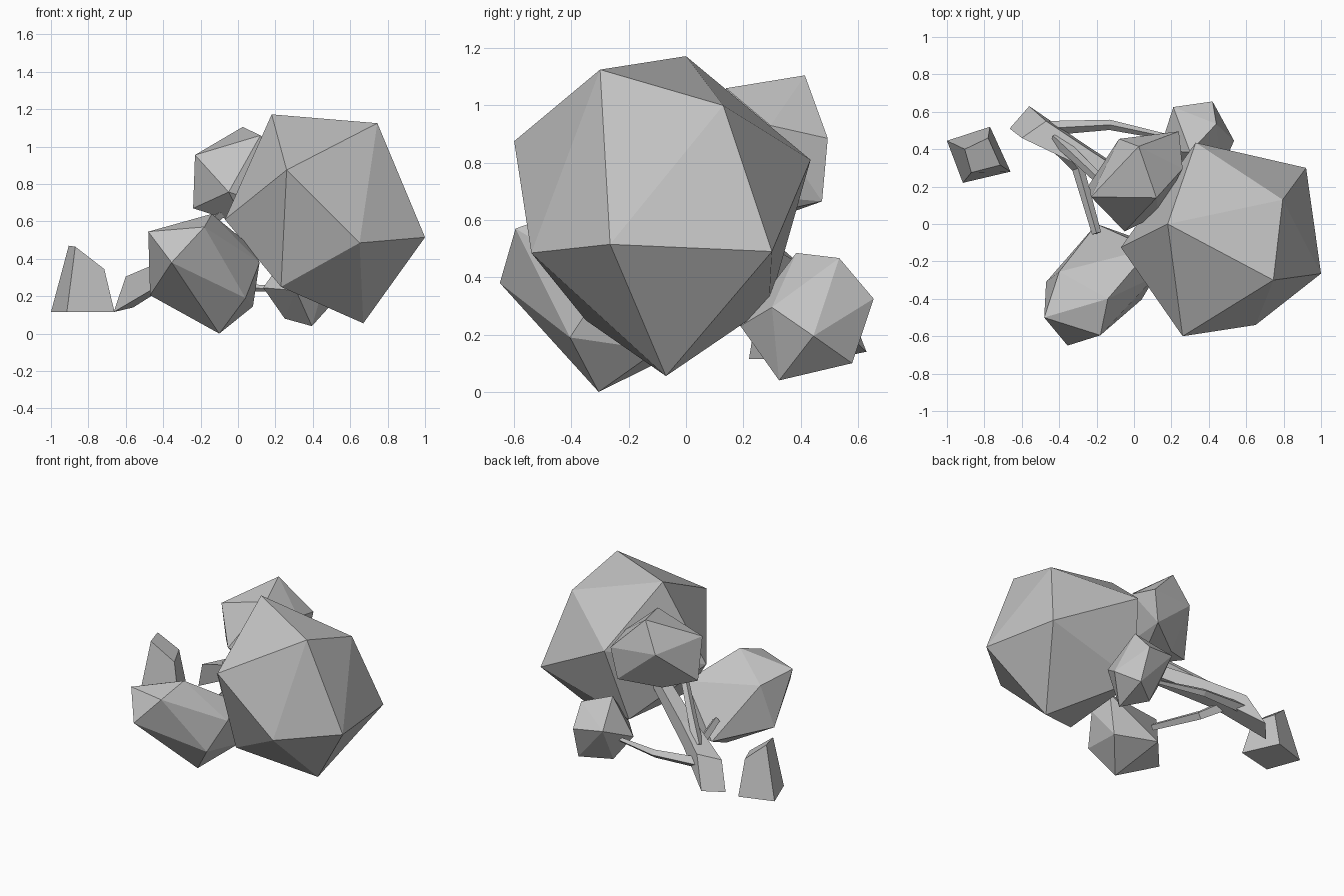
import bpy
import bmesh
from mathutils import Vector

cube = bpy.data.objects.get("Cube")
if cube:
    bpy.data.objects.remove(cube, do_unlink=True)

# One plain grey for the whole model
grey = bpy.data.materials.new("plain_grey")
grey.use_nodes = True
colour = (0.55, 0.55, 0.55, 1)
grey.diffuse_color = colour
shader = next(n for n in grey.node_tree.nodes if n.type == "BSDF_PRINCIPLED")
shader.inputs["Base Color"].default_value = colour
shader.inputs["Roughness"].default_value = 0.9


def finish(name, bm):
    """Turn a bmesh into a flat shaded object in the scene."""
    bmesh.ops.recalc_face_normals(bm, faces=bm.faces)
    mesh = bpy.data.meshes.new(name)
    bm.to_mesh(mesh)
    bm.free()
    mesh.materials.append(grey)
    obj = bpy.data.objects.new(name, mesh)
    bpy.context.collection.objects.link(obj)
    return obj


def foliage(name, corners):
    """Faceted leaf clump: an uneven twenty-sided hull."""
    bm = bmesh.new()
    for corner in corners:
        bm.verts.new(corner)
    result = bmesh.ops.convex_hull(bm, input=bm.verts)
    loose = [v for v in result["geom_interior"] if isinstance(v, bmesh.types.BMVert)]
    bmesh.ops.delete(bm, geom=loose, context="VERTS")
    return finish(name, bm)


def loft(name, rings):
    """Skin a row of equal rings and cap both ends."""
    bm = bmesh.new()
    rows = [[bm.verts.new(p) for p in ring] for ring in rings]
    for low, high in zip(rows, rows[1:]):
        for i in range(len(low)):
            j = (i + 1) % len(low)
            bm.faces.new((low[i], low[j], high[j], high[i]))
    bm.faces.new(rows[0][::-1])
    bm.faces.new(rows[-1])
    return finish(name, bm)


def branch(name, path, start, end):
    """Four-sided tapering limb along a path."""
    path = [Vector(p) for p in path]
    last = len(path) - 1
    rings = []
    for i, point in enumerate(path):
        along = (path[min(i + 1, last)] - path[max(i - 1, 0)]).normalized()
        side = along.cross(Vector((0, 0, 1))).normalized()
        over = side.cross(along)
        radius = start + (end - start) * i / last
        rings.append([point + radius * d for d in (side, over, -side, -over)])
    return loft(name, rings)


# Leaf clumps
foliage("foliage_large", [
    (.18, 0, 1.172), (.745, -.3, 1.125), (1, -.265, .515), (.67, -.07, .055),
    (.23, -.35, .25), (-.07, -.125, .61), (.26, -.6, .875), (.65, -.54, .485),
    (.795, .13, 1), (.33, .435, .81), (.92, .3, .49), (.24, .29, .3)])
foliage("foliage_front", [
    (-.48, -.5, .545), (-.14, -.4, .64), (-.18, -.595, .57), (-.355, -.65, .38),
    (-.47, -.31, .205), (-.1, -.305, 0), (.08, -.1, .145), (.04, -.405, .19),
    (.115, -.28, .38), (-.4, -.255, .5), (-.2, 0, .15), (.09, -.13, .45)])
foliage("foliage_top", [
    (.025, .415, 1.105), (.12, .14, 1.06), (-.23, .145, .955), (-.24, .21, .67),
    (-.05, -.04, .757), (.24, .495, .885), (.26, .295, .93), (-.08, .455, .9),
    (.2, .475, .665), (-.04, .32, .61), (.13, .05, .7), (.04, .1, .58)])
foliage("foliage_back", [
    (.395, .325, .04), (.42, .655, .325), (.535, .445, .195), (.44, .535, .467),
    (.3, .385, .485), (.47, .3, .295), (.31, .19, .23), (.43, .58, .1),
    (.25, .45, .08), (.135, .39, .245), (.21, .625, .35)])

# Leaning trunk: the broken end shrinks along the path
broken_end = [Vector(p) for p in (
    (-.665, .51, .115), (-.56, .63, .14), (-.47, .55, .345), (-.6, .46, .305))]
middle = sum(broken_end, Vector()) / len(broken_end)
steps = [(middle, 1), (Vector((-.3, .38, .37)), .7), (Vector((.2, .07, .57)), .5)]
loft("trunk", [[c + (p - middle) * s for p in broken_end] for c, s in steps])

# Side branches reaching the clumps
branch("branch_back", [(-.5, .51, .27), (-.13, .53, .25), (.2, .46, .24)], .04, .015)
branch("branch_front", [(-.42, .43, .32), (-.3, .3, .25), (-.2, -.05, .28)], .04, .025)
branch("branch_top", [(-.42, .46, .35), (-.28, .33, .47), (-.08, .14, .65)], .035, .025)

# Stump with a slanted cut
loft("stump", [
    [(-1, .445, .115), (-.77, .52, .115), (-.66, .28, .115), (-.915, .22, .115)],
    [(-.905, .4, .47), (-.78, .46, .36), (-.715, .315, .345), (-.87, .275, .465)]])
